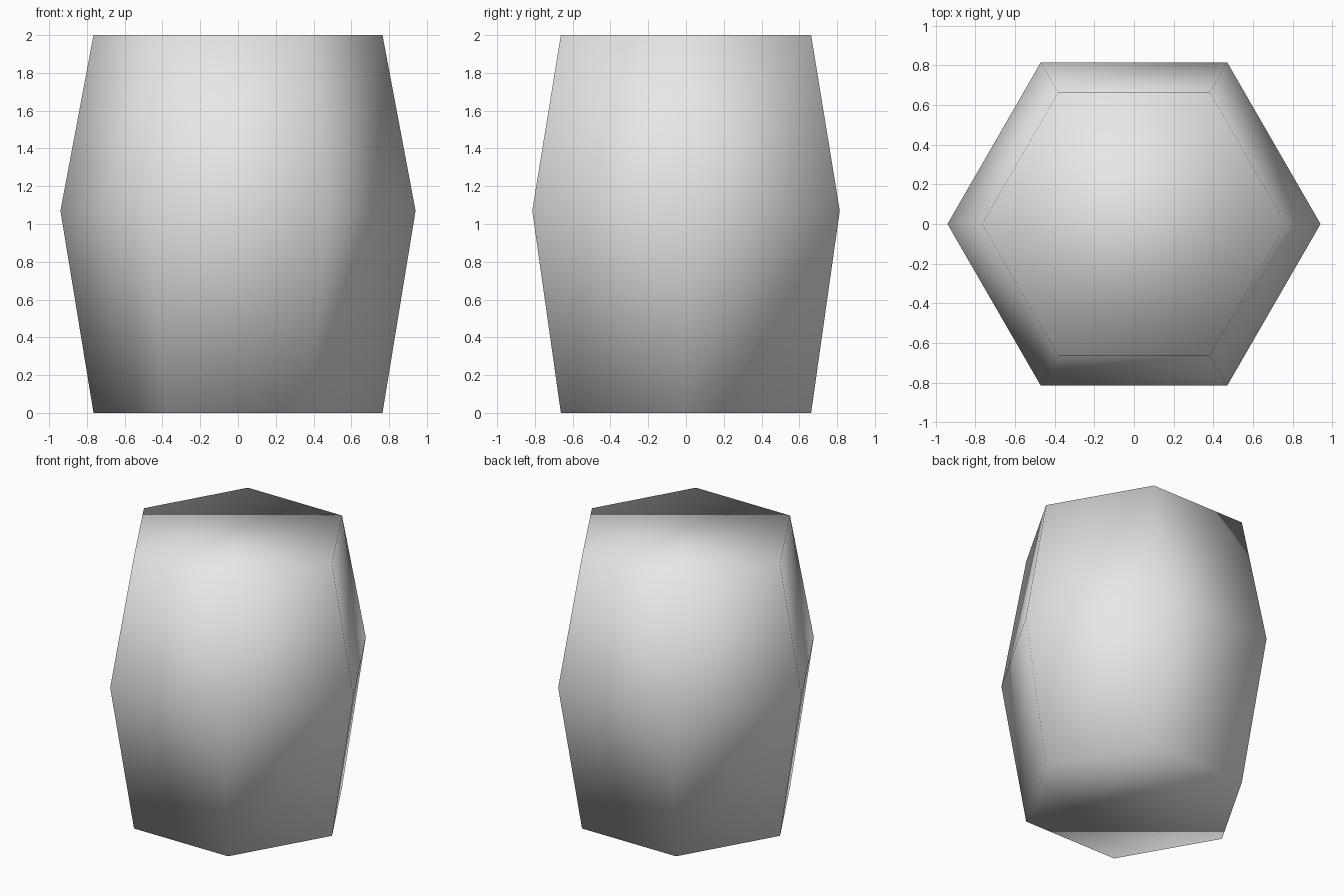
import bpy, bmesh
from math import cos, sin, pi

cube = bpy.data.objects.get("Cube")
if cube:
    bpy.data.objects.remove(cube, do_unlink=True)

SIDES = 6
PROFILE = [(0.765, 0.0), (0.94, 1.07), (0.765, 2.0)]  # radius, height

# One plain grey for the whole body
grey = bpy.data.materials.new("light grey")
grey.use_nodes = True
colour = (0.8, 0.8, 0.8, 1.0)
grey.diffuse_color = colour
grey.node_tree.nodes["Principled BSDF"].inputs["Base Color"].default_value = colour

# Six-sided barrel: stacked rings, bridged and capped
bm = bmesh.new()
rings = [[bm.verts.new((r * cos(2 * pi * i / SIDES), r * sin(2 * pi * i / SIDES), z))
          for i in range(SIDES)] for r, z in PROFILE]
for low, high in zip(rings, rings[1:]):
    for i in range(SIDES):
        j = (i + 1) % SIDES
        bm.faces.new((low[i], low[j], high[j], high[i]))
bm.faces.new(rings[0][::-1])
bm.faces.new(rings[-1])

# Soft shading over the whole body, caps included
for face in bm.faces:
    face.smooth = True

mesh = bpy.data.meshes.new("barrel_body")
bm.to_mesh(mesh)
bm.free()
mesh.materials.append(grey)
body = bpy.data.objects.new("barrel_body", mesh)
bpy.context.collection.objects.link(body)
